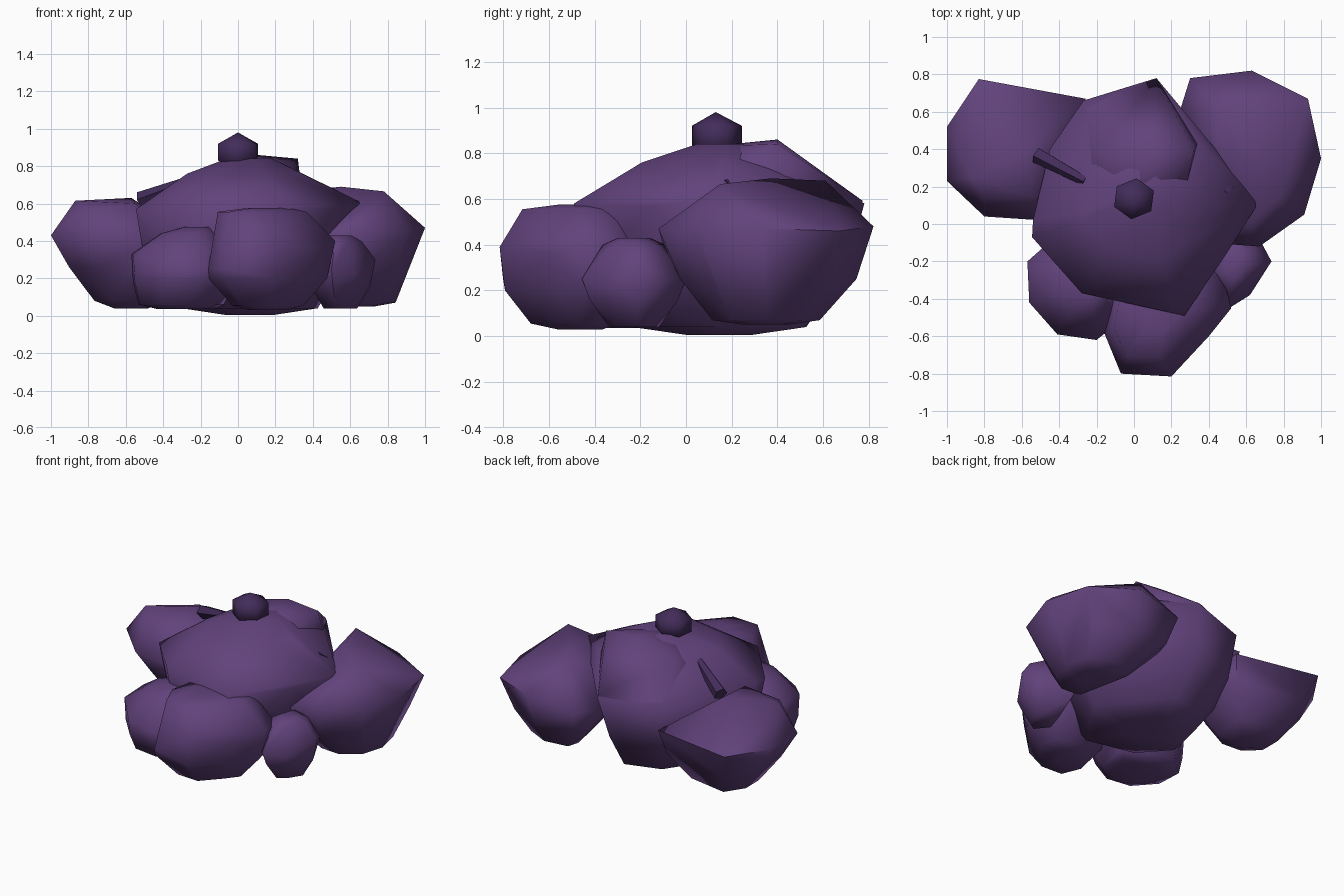
import bpy, bmesh, math
from mathutils import Vector


def material(name, color):
    m = bpy.data.materials.new(name)
    m.diffuse_color = (*color, 1)
    return m


PURPLE = material("purple", (0.12, 0.055, 0.2))
DARK = material("dark_purple", (0.055, 0.025, 0.1))


def hull(name, points, mat):
    """Faceted lump: convex hull of points, softly shaded."""
    bm = bmesh.new()
    for p in points:
        bm.verts.new(p)
    bmesh.ops.convex_hull(bm, input=bm.verts[:])
    loose = [v for v in bm.verts if not v.link_faces]
    bmesh.ops.delete(bm, geom=loose, context='VERTS')
    bmesh.ops.recalc_face_normals(bm, faces=bm.faces[:])
    me = bpy.data.meshes.new(name)
    bm.to_mesh(me)
    bm.free()
    ob = bpy.data.objects.new(name, me)
    bpy.context.collection.objects.link(ob)
    me.materials.append(mat)
    bpy.ops.object.select_all(action='DESELECT')
    ob.select_set(True)
    bpy.context.view_layer.objects.active = ob
    bpy.ops.object.shade_smooth_by_angle(angle=math.radians(70))
    return ob


def lump(name, rim, levels, crown=()):
    """Widest rim seen from above, shrunken copies (z, scale, dx, dy), top points."""
    cx = (min(p[0] for p in rim) + max(p[0] for p in rim)) / 2
    cy = (min(p[1] for p in rim) + max(p[1] for p in rim)) / 2
    pts = list(rim) + list(crown)
    for z, s, dx, dy in levels:
        pts += [(cx + dx + (x - cx) * s, cy + dy + (y - cy) * s, z) for x, y, _ in rim]
    hull(name, pts, PURPLE)


# Domed central body
lump("body",
     [(-0.545, -0.07, 0.57), (-0.54, 0.02, 0.57), (-0.45, 0.4, 0.58), (-0.27, 0.66, 0.56),
      (0.12, 0.78, 0.58), (0.36, 0.42, 0.7), (0.67, 0.12, 0.6), (0.5, -0.15, 0.57),
      (0.27, -0.49, 0.58), (-0.28, -0.37, 0.6)],
     [(0.76, 0.5, -0.03, -0.02), (0.84, 0.2, 0.0, 0.03), (0.3, 0.88, -0.03, 0.0),
      (0.04, 0.6, 0, 0), (0.005, 0.22, 0, 0)])

# Raised ridge at the back of the body
hull("back_ridge", [(0.32, 0.4, 0.84), (0.1, 0.4, 0.86), (-0.2, 0.4, 0.78), (0.0, 0.1, 0.83),
                    (0.12, 0.775, 0.59), (-0.26, 0.64, 0.57), (0.35, 0.45, 0.6),
                    (0.25, 0.05, 0.7), (-0.3, 0.1, 0.6), (0.1, 0.3, 0.4)], PURPLE)

# Large rear lumps
lump("rear_left_lump",
     [(-1.0, 0.23, 0.43), (-1.0, 0.52, 0.43), (-0.83, 0.775, 0.43), (-0.26, 0.67, 0.42),
      (-0.3, 0.15, 0.4), (-0.5, 0.02, 0.38), (-0.8, 0.04, 0.4)],
     [(0.26, 0.82, 0.03, 0.01), (0.08, 0.48, 0.04, 0), (0.04, 0.25, 0.06, 0)],
     [(-0.87, 0.25, 0.615), (-0.57, 0.4, 0.63), (-0.55, 0.15, 0.6), (-0.8, 0.14, 0.57)])
lump("rear_right_lump",
     [(0.25, 0.62, 0.4), (0.3, 0.78, 0.42), (0.63, 0.82, 0.48), (0.93, 0.67, 0.46),
      (1.0, 0.35, 0.47), (0.91, 0.05, 0.45), (0.67, -0.12, 0.47), (0.4, -0.1, 0.4)],
     [(0.25, 0.82, -0.02, 0.01), (0.07, 0.5, 0.03, 0.0), (0.05, 0.2, 0.03, 0.0)],
     [(0.78, 0.15, 0.665), (0.46, 0.61, 0.68), (0.55, 0.37, 0.69), (0.62, 0.0, 0.55)])

# Smaller front lumps
lump("front_centre_lump",
     [(-0.16, -0.58, 0.25), (-0.07, -0.8, 0.25), (0.2, -0.815, 0.39), (0.4, -0.6, 0.36),
      (0.52, -0.45, 0.4), (0.47, -0.25, 0.36), (0.2, -0.15, 0.36), (-0.11, -0.35, 0.36)],
     [(0.555, 0.7, -0.05, 0.0), (0.575, 0.35, -0.02, 0.04), (0.2, 0.93, -0.02, 0),
      (0.055, 0.56, -0.02, -0.01), (0.03, 0.3, -0.02, 0.02)])
lump("front_left_lump",
     [(-0.57, -0.2, 0.33), (-0.56, -0.42, 0.33), (-0.41, -0.59, 0.28), (-0.2, -0.62, 0.26),
      (-0.05, -0.5, 0.3), (0.0, -0.2, 0.3), (-0.4, -0.05, 0.3)],
     [(0.44, 0.52, 0.02, 0), (0.475, 0.25, 0.07, 0), (0.18, 0.97, 0, 0),
      (0.06, 0.8, -0.02, 0.02), (0.035, 0.5, 0, 0)])
lump("front_right_lump",
     [(0.36, -0.28, 0.25), (0.5, -0.455, 0.25), (0.62, -0.38, 0.22), (0.735, -0.2, 0.3),
      (0.66, -0.06, 0.25), (0.45, 0.0, 0.25)],
     [(0.4, 0.6, 0, 0), (0.43, 0.3, 0, 0), (0.16, 0.85, 0, 0), (0.04, 0.48, 0, 0)])

# Knob on top
knob = [(0, 0.13, 0.98), (0, 0.135, 0.76)]
for z in (0.92, 0.83):
    knob += [(0.115 * math.cos(math.tau * i / 6 + 0.4), 0.135 + 0.11 * math.sin(math.tau * i / 6 + 0.4), z)
             for i in range(6)]
hull("top_knob", knob, DARK)


def shard(name, a, b, r):
    """Small tapered five-sided splinter from a to b."""
    a, b = Vector(a), Vector(b)
    rot = (b - a).to_track_quat('Z', 'Y')
    ring = [rot @ Vector((r * math.cos(math.tau * i / 5), r * math.sin(math.tau * i / 5), 0))
            for i in range(5)]
    hull(name, [a + v * 0.6 for v in ring] + [b + v for v in ring], DARK)


# Little shards poking from the body
shard("left_shard", (-0.26, 0.23, 0.72), (-0.52, 0.37, 0.62), 0.045)
shard("right_shard", (0.46, 0.18, 0.6), (0.49, 0.21, 0.67), 0.045)
shard("front_shard", (0.25, -0.35, 0.59), (0.3, -0.2, 0.64), 0.03)
